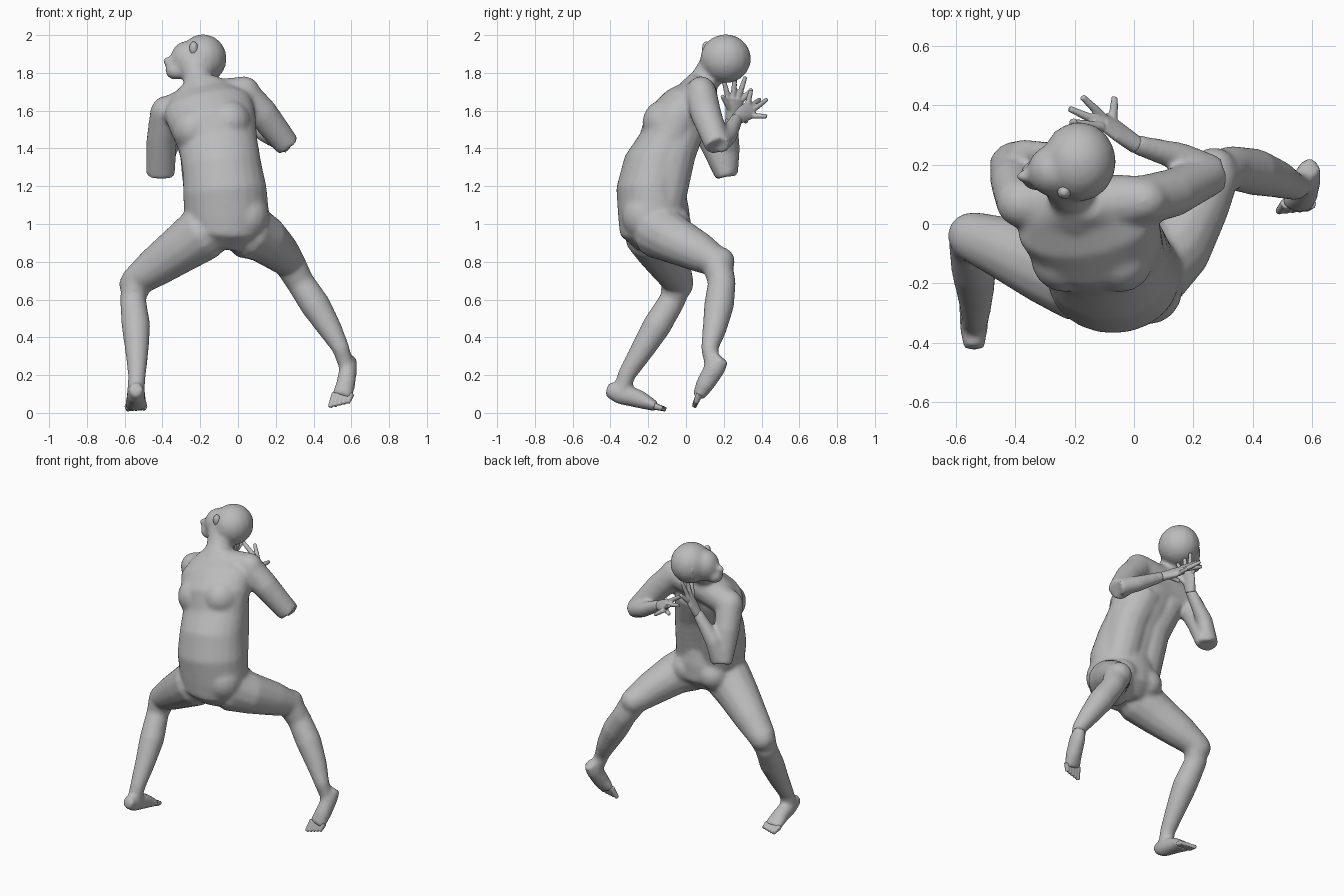
import bpy
import bmesh
import math
from mathutils import Vector, Matrix

default_cube = bpy.data.objects.get("Cube")
if default_cube:
    bpy.data.objects.remove(default_cube, do_unlink=True)

skin = bpy.data.materials.new("plain_grey")
skin.use_nodes = True
skin.diffuse_color = (0.5, 0.5, 0.5, 1)
skin.node_tree.nodes["Principled BSDF"].inputs["Base Color"].default_value = skin.diffuse_color


def tube(bm, stations, hint=(1, 0, 0), sides=14):
    """Loft rings along a path; each station is x, y, z, half width, optional half depth."""
    points = [Vector(s[:3]) for s in stations]
    rings = []
    for i, station in enumerate(stations):
        before, after = points[max(i - 1, 0)], points[min(i + 1, len(points) - 1)]
        tangent = (after - before).normalized()
        across = Vector(hint)
        across = (across - tangent * across.dot(tangent)).normalized()
        depth = tangent.cross(across)
        width, thick = station[3], station[-1]
        ring = []
        for k in range(sides):
            angle = math.tau * k / sides
            offset = across * math.cos(angle) * width + depth * math.sin(angle) * thick
            ring.append(bm.verts.new(points[i] + offset))
        rings.append(ring)
    for lower, upper in zip(rings, rings[1:]):
        for k in range(sides):
            n = (k + 1) % sides
            bm.faces.new((lower[k], lower[n], upper[n], upper[k]))
    bm.faces.new(rings[0][::-1])
    bm.faces.new(rings[-1])


def ball(bm, centre, radii, turn=0.0):
    """Add an ellipsoid turned about the vertical."""
    matrix = (Matrix.Translation(centre) @ Matrix.Rotation(turn, 4, "Z")
              @ Matrix.Diagonal((*radii, 1)))
    bmesh.ops.create_uvsphere(bm, u_segments=16, v_segments=10, radius=1, matrix=matrix)


def finish(bm, name, voxel, rounds):
    """Fuse the overlapping pieces into one smooth skin."""
    bmesh.ops.recalc_face_normals(bm, faces=bm.faces)
    mesh = bpy.data.meshes.new(name)
    bm.to_mesh(mesh)
    bm.free()
    mesh.materials.append(skin)
    obj = bpy.data.objects.new(name, mesh)
    bpy.context.collection.objects.link(obj)
    bpy.ops.object.select_all(action="DESELECT")
    obj.select_set(True)
    bpy.context.view_layer.objects.active = obj
    fuse = obj.modifiers.new("fuse", "REMESH")
    fuse.mode = "VOXEL"
    fuse.voxel_size = voxel
    soften = obj.modifiers.new("soften", "SMOOTH")
    soften.factor = 0.5
    soften.iterations = rounds
    for modifier in ("fuse", "soften"):
        bpy.ops.object.modifier_apply(modifier=modifier)
    bpy.ops.object.shade_smooth_by_angle(angle=math.radians(40))


# Torso, leaning from the hips, with chest, buttocks and the ridges beside the spine
body = bmesh.new()
tube(body, [
    (-.07, -.16, .87, .12, .1), (-.06, -.165, .95, .2, .185),
    (-.06, -.17, 1.05, .225, .19), (-.07, -.185, 1.18, .222, .185),
    (-.085, -.155, 1.3, .21, .18), (-.105, -.1, 1.42, .21, .155),
    (-.13, -.06, 1.53, .23, .165), (-.16, 0, 1.62, .24, .135),
    (-.18, .06, 1.69, .18, .1), (-.19, .09, 1.76, .09, .08)], sides=24)
for side in (-1, 1):
    tube(body, [(-.07 + side * .09, -.13, 1.08, .12), (-.1 + side * .085, -.07, 1.38, .125),
                (-.16 + side * .09, .01, 1.58, .12)])
    ball(body, (-.06 + side * .1, -.08, 1.0), (.1, .11, .1))
    ball(body, (-.14 + side * .095, -.11, 1.52 + side * .02), (.115, .122, .12))
ball(body, (.05, -.22, 1.04), (.115, .12, .13))

# Shoulder bridge
tube(body, [(-.37, .07, 1.59, .085), (-.19, .07, 1.665, .1), (.02, .08, 1.695, .085)], (0, 1, 0))
ball(body, (-.375, .07, 1.595), (.088, .085, .085))
ball(body, (.03, .08, 1.695), (.09, .08, .088))

# Legs, each running into a foot that tapers to its ball
tube(body, [
    (-.02, -.19, 1.0, .12), (.06, -.14, .96, .15), (.14, -.07, .92, .13), (.22, .07, .85, .107),
    (.275, .165, .79, .085), (.33, .19, .69, .075), (.41, .175, .57, .08), (.49, .15, .44, .064),
    (.545, .125, .34, .047), (.575, .14, .24, .04)])
tube(body, [
    (-.09, -.19, 1.0, .12), (-.19, -.18, .95, .15), (-.3, -.14, .87, .13), (-.44, -.08, .77, .107),
    (-.54, -.045, .69, .087), (-.556, -.07, .6, .07), (-.54, -.155, .46, .077),
    (-.535, -.24, .32, .062), (-.535, -.315, .2, .048), (-.54, -.34, .12, .046)], (0, 1, 0))
ball(body, (.27, .18, .8), (.08, .08, .08))
ball(body, (-.55, -.04, .68), (.08, .08, .08))
left_foot = [(.595, .195, .29, .034, .038), (.585, .155, .24, .047, .057),
             (.57, .1, .15, .052, .05), (.55, .064, .085, .056, .032)]
right_foot = [(-.54, -.42, .125, .036, .038), (-.54, -.35, .105, .048, .06),
              (-.54, -.24, .07, .054, .048), (-.54, -.155, .032, .062, .026)]
tube(body, left_foot)
tube(body, right_foot)

# Arms, folded at the blunt elbows
tube(body, [(.03, .08, 1.69, .085), (.13, .105, 1.585, .083), (.265, .168, 1.413, .068)], (0, 1, 0))
tube(body, [(.27, .175, 1.425, .056), (.16, .225, 1.47, .05), (.0, .27, 1.56, .034)], (0, 1, 0))
tube(body, [(-.38, .07, 1.6, .085), (-.405, .14, 1.45, .08), (-.41, .215, 1.255, .078, .06)])
tube(body, [(-.415, .22, 1.265, .062, .056), (-.37, .235, 1.4, .052), (-.25, .24, 1.57, .034)])

# Neck, skull, jaw and nose
tube(body, [(-.19, .05, 1.69, .1), (-.21, .1, 1.76, .08), (-.235, .155, 1.85, .08)])
ball(body, (-.185, .21, 1.875), (.126, .136, .13))
ball(body, (-.27, .18, 1.87), (.09, .09, .1), .25)
ball(body, (-.33, .165, 1.81), (.056, .055, .048))
ball(body, (-.37, .16, 1.86), (.03, .022, .026))
finish(body, "body", .011, 14)

# Ears
for name, centre in (("left_ear", (-.235, .108, 1.93)), ("right_ear", (-.25, .295, 1.875))):
    ear = bmesh.new()
    ball(ear, centre, (.024, .024, .038), .3)
    finish(ear, name, .006, 3)


def hand(name, wrist, knuckles, spread, tips, thumb):
    """Flat palm, four fingers fanned over the knuckle line, and a thumb."""
    bm = bmesh.new()
    wrist, knuckles, spread = Vector(wrist), Vector(knuckles), Vector(spread).normalized()
    middle = wrist.lerp(knuckles, .6)
    tube(bm, [(*wrist, .033, .029), (*middle, .047, .022), (*knuckles, .047, .017)], spread)
    for i, tip in enumerate(tips):
        base = knuckles + spread * (i - 1.5) * .025 - (knuckles - wrist) * .1
        bend = base.lerp(Vector(tip), .55)
        tube(bm, [(*base, .016), (*bend, .0145), (*tip, .011)], spread, 8)
    root = wrist.lerp(knuckles, .3)
    tube(bm, [(*root, .02), (*root.lerp(Vector(thumb), .6), .016), (*thumb, .011)], spread, 8)
    finish(bm, name, .005, 3)


hand("left_hand", (.01, .265, 1.555), (-.1, .345, 1.61), (-.45, -.25, .8),
     [(-.065, .43, 1.57), (-.175, .43, 1.66), (-.22, .39, 1.66), (-.215, .345, 1.71)],
     (-.1, .32, 1.54))
hand("right_hand", (-.255, .24, 1.555), (-.21, .265, 1.67), (-.2, 1, 0),
     [(-.18, .2, 1.76), (-.185, .26, 1.795), (-.19, .315, 1.78), (-.2, .35, 1.715)],
     (-.17, .19, 1.68))


def toes(name, ball_of_foot, step):
    """Five toes fanned out ahead of the ball of the foot, the big toe longest."""
    bm = bmesh.new()
    step = Vector(step)
    for i in range(5):
        start = Vector(ball_of_foot) + Vector(((i - 2) * .021, 0, 0)) - step * .3
        end = start + step * (1.3 - i * .1)
        tube(bm, [(*start, .02), (*start.lerp(end, .6), .016), (*end, .013)], sides=8)
    finish(bm, name, .005, 3)


toes("left_toes", left_foot[-1][:3], (-.02, -.022, -.055))
toes("right_toes", right_foot[-1][:3], (0, .05, -.014))
